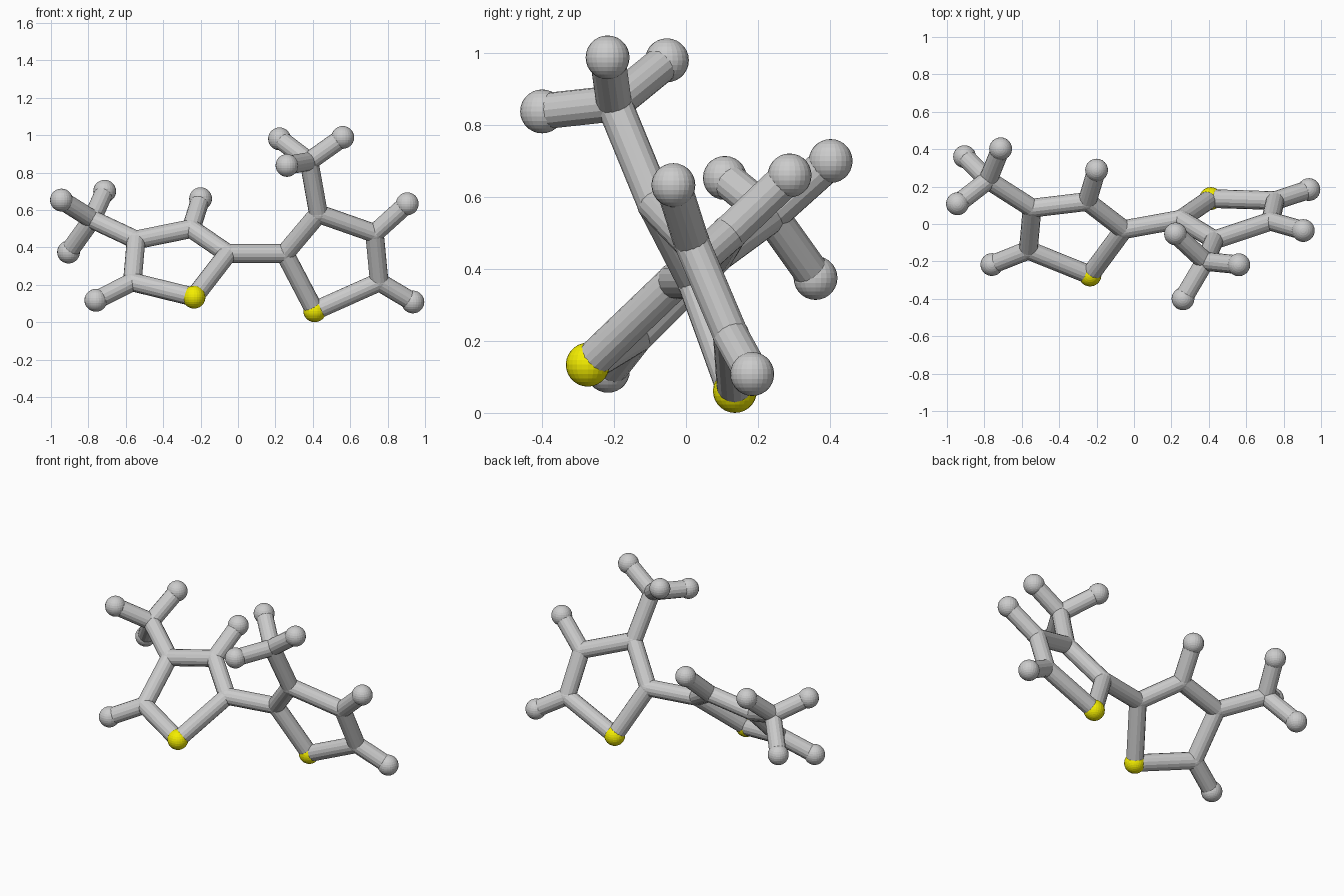
import bpy
from mathutils import Vector

if "Cube" in bpy.data.objects:
    bpy.data.objects.remove(bpy.data.objects["Cube"])

STICK_R, JOINT_R, BALL_R = 0.05, 0.051, 0.061

yellow = bpy.data.materials.new("yellow")
yellow.diffuse_color = (0.9, 0.85, 0.0, 1)
yellow.use_nodes = True
yellow.node_tree.nodes["Principled BSDF"].inputs["Base Color"].default_value = yellow.diffuse_color

# Left ring with its side group (j = joint, b = end ball, s = yellow ball)
left = {
    "s": (-0.235, -0.273, 0.134),
    "j1": (-0.055, -0.03, 0.367),
    "j2": (-0.25, 0.12, 0.50),
    "j3": (-0.545, 0.085, 0.44),
    "j4": (-0.565, -0.14, 0.215),
    "j5": (-0.78, 0.235, 0.55),
    "b2": (-0.20, 0.288, 0.66),
    "b4": (-0.76, -0.217, 0.117),
    "b5": (-0.944, 0.108, 0.653),
    "b6": (-0.713, 0.402, 0.70),
    "b7": (-0.906, 0.36, 0.375),
}
# Right ring with its side group
right = {
    "s": (0.41, 0.136, 0.061),
    "j1": (0.25, 0.025, 0.367),
    "j2": (0.43, -0.085, 0.58),
    "j3": (0.73, 0.015, 0.475),
    "j4": (0.755, 0.125, 0.215),
    "j5": (0.38, -0.20, 0.86),
    "b2": (0.905, -0.035, 0.633),
    "b4": (0.935, 0.184, 0.108),
    "b5": (0.222, -0.053, 0.98),
    "b6": (0.56, -0.218, 0.988),
    "b7": (0.262, -0.40, 0.838),
}
ring = [("s", "j1"), ("j1", "j2"), ("j2", "j3"), ("j3", "j4"), ("j4", "s")]
branch = [("j4", "b4"), ("j5", "b5"), ("j5", "b6"), ("j5", "b7")]


def ball(name, p, r, mat=None):
    bpy.ops.mesh.primitive_uv_sphere_add(segments=24, ring_count=14, radius=r, location=p)
    ob = bpy.context.object
    ob.name = name
    if mat:
        ob.data.materials.append(mat)


def stick(name, a, b):
    a, b = Vector(a), Vector(b)
    bpy.ops.mesh.primitive_cylinder_add(vertices=16, radius=STICK_R,
                                        depth=(b - a).length, location=(a + b) / 2)
    ob = bpy.context.object
    ob.name = name
    ob.rotation_euler = (b - a).to_track_quat('Z', 'Y').to_euler()


def build(side, pts, extra):
    for key, p in pts.items():
        if key == "s":
            ball(side + "_yellow_ball", p, BALL_R, yellow)
        elif key[0] == "j":
            ball(side + "_joint", p, JOINT_R)
        else:
            ball(side + "_end_ball", p, BALL_R)
    for a, b in ring + branch + extra:
        stick(side + "_stick", pts[a], pts[b])


build("left", left, [("j2", "b2"), ("j3", "j5")])
build("right", right, [("j3", "b2"), ("j2", "j5")])
# Bridge between the rings
stick("bridge_stick", left["j1"], right["j1"])
